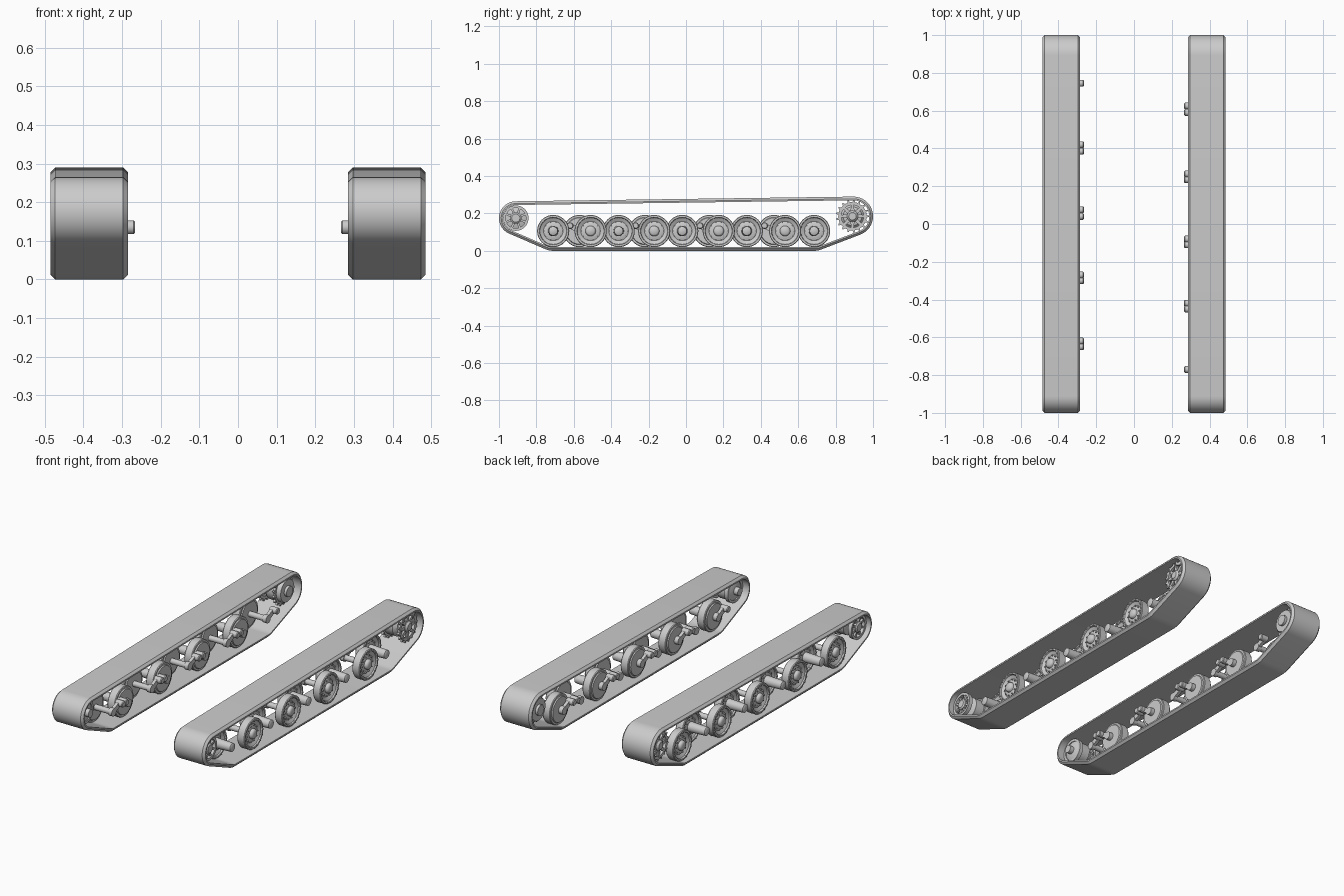
import bpy, bmesh
from math import sin, cos, pi, atan2, acos, hypot, radians

cube = bpy.data.objects.get("Cube")
if cube:
    bpy.data.objects.remove(cube)

steel = bpy.data.materials.new("steel_grey")
steel.use_nodes = True
GREY = (0.6, 0.6, 0.6, 1)
steel.diffuse_color = GREY
steel.node_tree.nodes["Principled BSDF"].inputs["Base Color"].default_value = GREY


def finish(bm, name, side, y=0, z=0):
    """Turn a bmesh built for the +x side into an object on either side."""
    for v in bm.verts:
        v.co.x *= side
    bmesh.ops.recalc_face_normals(bm, faces=bm.faces)
    me = bpy.data.meshes.new(name)
    bm.to_mesh(me)
    bm.free()
    me.materials.append(steel)
    ob = bpy.data.objects.new(("left_" if side > 0 else "right_") + name, me)
    ob.location = (0, y, z)
    bpy.context.collection.objects.link(ob)
    bpy.ops.object.select_all(action="DESELECT")
    ob.select_set(True)
    bpy.context.view_layer.objects.active = ob
    bpy.ops.object.shade_smooth_by_angle(angle=radians(35))
    return ob


def loft(bm, rings, closed=False):
    """Skin a list of rings of points; closed joins the last ring to the first."""
    vs = [[bm.verts.new(p) for p in ring] for ring in rings]
    n = len(vs[0])
    for a, b in zip(vs, vs[1:] + vs[:1] if closed else vs[1:]):
        for i in range(n):
            bm.faces.new((a[i], a[(i + 1) % n], b[(i + 1) % n], b[i]))
    if not closed:
        bm.faces.new(vs[0])
        bm.faces.new(vs[-1])


def circle(r, x, n, y=0, z=0):
    return [(x, y + r * cos(2 * pi * i / n), z + r * sin(2 * pi * i / n)) for i in range(n)]


def lathe(bm, profile, n=32, y=0, z=0, closed=False):
    """Revolve (radius, x) points around an axis along x."""
    loft(bm, [circle(r, x, n, y, z) for r, x in profile], closed)


def bolts(bm, count, radius, size, x0, x1, n=8):
    for i in range(count):
        a = 2 * pi * i / count
        lathe(bm, [(size, x0), (size, x1)], n, radius * cos(a), radius * sin(a))


def spokes(bm, count, r0, r1, w0, w1, x0, x1, turn=0.0):
    """Tapered radial bars."""
    for i in range(count):
        a = 2 * pi * i / count + turn
        c, s = cos(a), sin(a)
        flat = [(r0, -w0), (r1, -w1), (r1, w1), (r0, w0)]
        loft(bm, [[(x, r * c - w * s, r * s + w * c) for r, w in flat] for x in (x0, x1)])


# Track belt: a taut loop around four circles (y, z, radius)
LOOP = [(-0.71, 0.105, 0.105), (0.685, 0.105, 0.105),
        (0.895, 0.185, 0.105), (-0.91, 0.175, 0.09)]
SECTION = [(0.285, 0.012), (0.297, 0), (0.473, 0), (0.485, 0.012),
           (0.485, 0.02), (0.285, 0.02)]


def loop_path(depth):
    normals = []
    for (y0, z0, r0), (y1, z1, r1) in zip(LOOP, LOOP[1:] + LOOP[:1]):
        d = hypot(y1 - y0, z1 - z0)
        normals.append(atan2(z1 - z0, y1 - y0) - acos((r0 - r1) / d))
    pts = []
    for k, (y, z, r) in enumerate(LOOP):
        start, steps = normals[k - 1], 6 if k < 2 else 18
        sweep = (normals[k] - start) % (2 * pi)
        for i in range(steps + 1):
            a = start + sweep * i / steps
            pts.append((y + (r - depth) * cos(a), z + (r - depth) * sin(a)))
    return pts


def track_belt(side):
    bm = bmesh.new()
    loft(bm, [[(x, y, z) for y, z in loop_path(d)] for x, d in SECTION], closed=True)
    finish(bm, "track_belt", side)


# Road wheels: dished disc with a tyre, rim bolts and hub
AXLE_Z = 0.106


def road_wheel(side, y, outer):
    x = 0.405 if outer else 0.315
    bm = bmesh.new()
    lathe(bm, [(0.03, x), (0.07, x), (0.073, x + 0.006), (0.083, x + 0.006), (0.086, x + 0.01),
               (0.086, x + 0.05), (0.083, x + 0.054), (0.074, x + 0.054), (0.071, x + 0.046),
               (0.052, x + 0.036), (0.042, x + 0.04), (0.03, x + 0.042)], 40)
    bolts(bm, 16, 0.076, 0.005, x + 0.05, x + 0.058)
    bolts(bm, 10, 0.046, 0.004, x + 0.034, x + 0.046)
    # hub cap, long on inner wheels so it reaches the outer row
    lathe(bm, [(0.028, x), (0.028, x + 0.05), (0.024, 0.462), (0.018, 0.466)], 20)
    # inward axle stub
    lathe(bm, [(0.016, 0.29), (0.016, x + 0.01)], 16)
    finish(bm, "outer_road_wheel" if outer else "inner_road_wheel", side, y, AXLE_Z)


# Swing arm: pivot tube poking inward, link plate, boss at the axle
PIVOT_Z = 0.135


def swing_arm(side, pivot, axle, outer):
    bm = bmesh.new()
    lathe(bm, [(0.014, 0.266), (0.018, 0.27), (0.018, 0.312)], 16, pivot, PIVOT_Z)
    lathe(bm, [(0.022, 0.288), (0.022, 0.312)], 16, axle, AXLE_Z)
    dy, dz = axle - pivot, AXLE_Z - PIVOT_Z
    d = hypot(dy, dz)
    ny, nz = -dz / d * 0.014, dy / d * 0.014
    ring = [(pivot + ny, PIVOT_Z + nz), (axle + ny, AXLE_Z + nz),
            (axle - ny, AXLE_Z - nz), (pivot - ny, PIVOT_Z - nz)]
    loft(bm, [[(x, y, z) for y, z in ring] for x in (0.29, 0.308)])
    finish(bm, "outer_swing_arm" if outer else "inner_swing_arm", side)


# Rear drive sprocket: two toothed rings, star spokes, hub, inner drum
def sprocket(side):
    bm = bmesh.new()
    for x in (0.335, 0.44):
        lathe(bm, [(0.06, x), (0.076, x), (0.076, x + 0.015), (0.06, x + 0.015)], 36, closed=True)
        spokes(bm, 17, 0.073, 0.088, 0.008, 0.003, x + 0.002, x + 0.013)
    spokes(bm, 8, 0.02, 0.064, 0.012, 0.006, 0.44, 0.452)
    lathe(bm, [(0.062, 0.31), (0.066, 0.316), (0.066, 0.40), (0.05, 0.42), (0.03, 0.425)], 36)
    lathe(bm, [(0.03, 0.295), (0.03, 0.455), (0.02, 0.465)], 20)
    bolts(bm, 8, 0.067, 0.005, 0.45, 0.46)
    finish(bm, "drive_sprocket", side, 0.89, 0.185)


# Front idler: rim rings, spokes and hub, dished disc on the inside
def idler(side):
    bm = bmesh.new()
    for x in (0.325, 0.435):
        lathe(bm, [(0.054, x), (0.068, x), (0.068, x + 0.022), (0.054, x + 0.022)], 36, closed=True)
    spokes(bm, 8, 0.02, 0.058, 0.007, 0.005, 0.438, 0.452, pi / 8)
    lathe(bm, [(0.03, 0.32), (0.058, 0.332), (0.058, 0.40), (0.03, 0.41)], 36)
    lathe(bm, [(0.03, 0.43), (0.03, 0.456), (0.022, 0.462)], 20)
    lathe(bm, [(0.022, 0.295), (0.022, 0.45)], 20)
    finish(bm, "idler_wheel", side, -0.91, 0.175)


FIVE = (-0.71, -0.36, -0.02, 0.325, 0.685)
LEFT_FOUR = (-0.51, -0.17, 0.175, 0.53)
RIGHT_FOUR = (-0.57, -0.22, 0.125, 0.47)

for side, four in ((1, LEFT_FOUR), (-1, RIGHT_FOUR)):
    track_belt(side)
    sprocket(side)
    idler(side)
    five_outer = side < 0
    for y in FIVE:
        road_wheel(side, y, five_outer)
        swing_arm(side, y - side * 0.06, y, five_outer)
    for y in four:
        road_wheel(side, y, not five_outer)
        swing_arm(side, y + side * (0.06 if side > 0 else 0.05), y, not five_outer)
